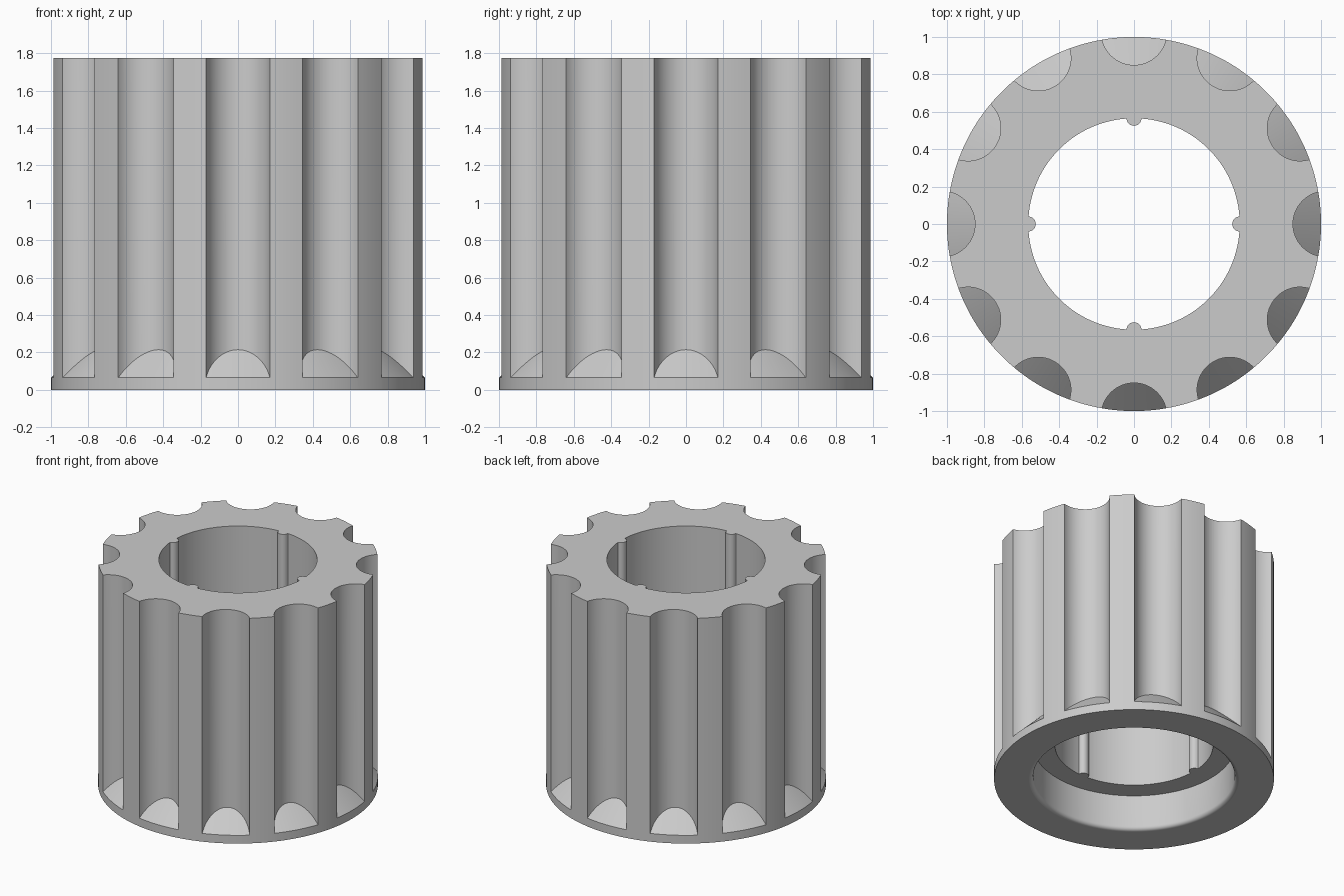
import bpy
import bmesh
from math import sin, cos, pi, sqrt, acos, radians

cube = bpy.data.objects.get("Cube")
if cube:
    bpy.data.objects.remove(cube, do_unlink=True)

# Main sizes
HEIGHT = 1.775
BASE_H = 0.065          # plain band under the flutes
FLUTES, RIBS = 12, 4
FLUTE_C, FLUTE_R = 1.025, 0.175
HOLE, RIB_R = 0.565, 0.04
BORE, FILLET, LEDGE = 0.72, 0.03, 0.28

# Half angles covered by one flute and one rib
flute_half = acos((1 + FLUTE_C**2 - FLUTE_R**2) / (2 * FLUTE_C))
rib_half = acos(1 - (RIB_R / HOLE)**2 / 2)


def scoop(angle, count, centre, radius, limit):
    """Radius at an angle, cut or filled by evenly spaced round shapes."""
    step = 2 * pi / count
    a = angle - round(angle / step) * step
    root = radius**2 - (centre * sin(a))**2
    return limit if root <= 0 else min(limit, centre * cos(a) - sqrt(root))


def section(angle):
    """Closed radial section as (radius, height) pairs."""
    outer = scoop(angle, FLUTES, FLUTE_C, FLUTE_R, 1)
    if outer > 1 - 1e-5:
        outer = 1
    inner = scoop(angle, RIBS, HOLE, RIB_R, HOLE)
    fillet = [(BORE + FILLET * (1 - cos(t * pi / 12)),
               FILLET * (1 - sin(t * pi / 12))) for t in range(7)]
    return ([(inner, LEDGE), (BORE, LEDGE)] + fillet +
            [(1, 0), (1, BASE_H), (outer, BASE_H + 1 - outer),
             (outer, HEIGHT), (inner, HEIGHT)])


# Angles, denser where flutes and ribs turn
offsets = {round(flute_half * sin(k * pi / 28), 6) for k in range(-14, 15)}
offsets |= {round(rib_half * sin(k * pi / 12), 6) for k in range(-6, 7)}
land = 2 * pi / FLUTES - 2 * flute_half
offsets |= {flute_half + land * k / 5 for k in range(1, 5)}
angles = [i * 2 * pi / FLUTES + a for i in range(FLUTES) for a in sorted(offsets)]

# Fluted sleeve
bm = bmesh.new()
rings = [[bm.verts.new((r * sin(a), r * cos(a), z)) for r, z in section(a)]
         for a in angles]
for i, ring in enumerate(rings):
    nxt = rings[(i + 1) % len(rings)]
    for j in range(len(ring)):
        k = (j + 1) % len(ring)
        bm.faces.new((ring[j], ring[k], nxt[k], nxt[j]))
bmesh.ops.remove_doubles(bm, verts=bm.verts, dist=1e-5)
bmesh.ops.recalc_face_normals(bm, faces=bm.faces)
bm.normal_update()

# Flat ends, smooth walls, sharp corners
for f in bm.faces:
    f.smooth = abs(f.normal.z) < 0.999
for e in bm.edges:
    e.smooth = e.calc_face_angle(0) < radians(30)

mesh = bpy.data.meshes.new("fluted_sleeve")
bm.to_mesh(mesh)
bm.free()
sleeve = bpy.data.objects.new("fluted_sleeve", mesh)
bpy.context.collection.objects.link(sleeve)

# Plain grey
grey = bpy.data.materials.new("light_grey")
grey.use_nodes = True
colour = (0.6, 0.6, 0.6, 1)
grey.diffuse_color = colour
grey.node_tree.nodes["Principled BSDF"].inputs["Base Color"].default_value = colour
mesh.materials.append(grey)
